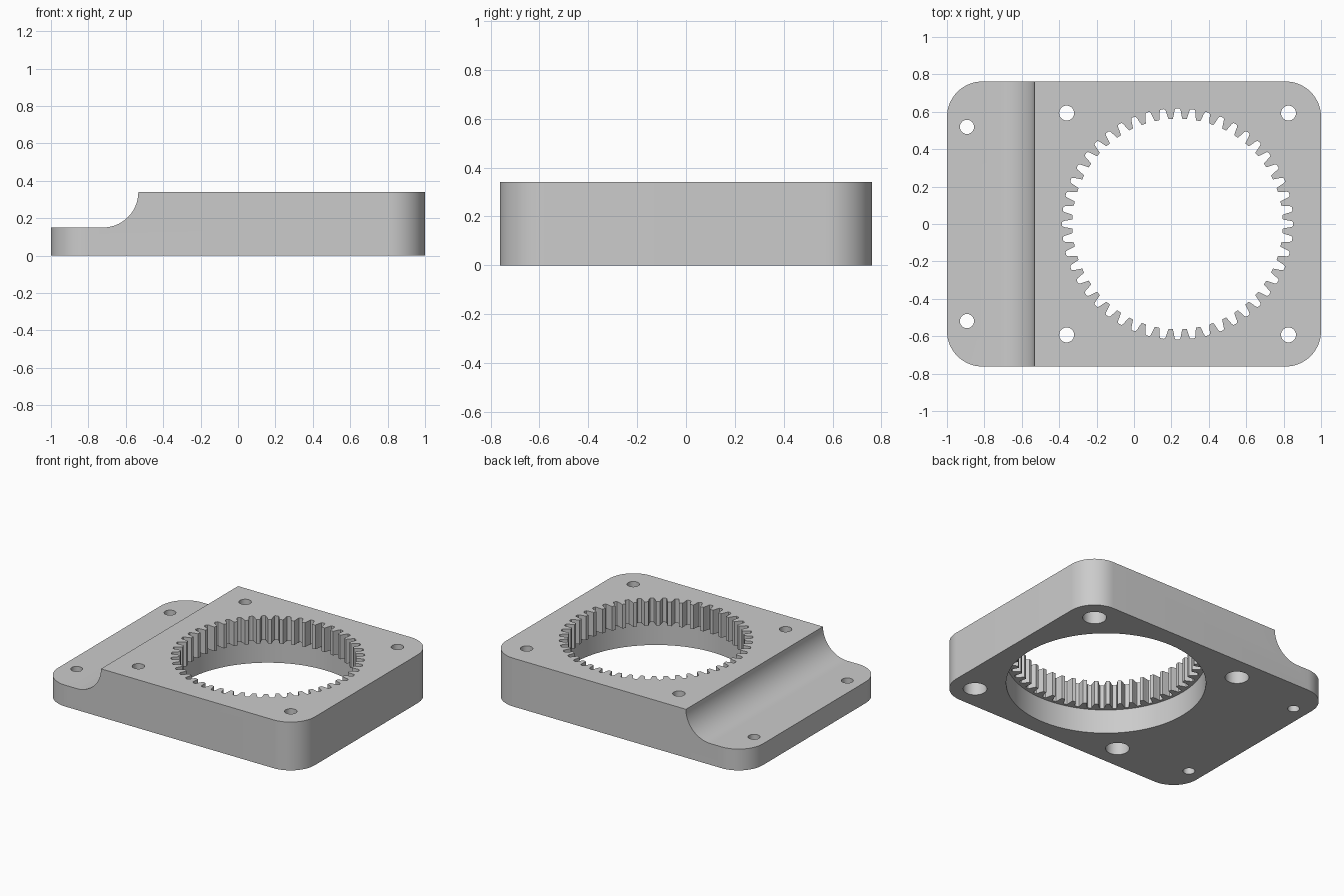
import bpy, bmesh, math
from mathutils import Vector

if "Cube" in bpy.data.objects:
    bpy.data.objects.remove(bpy.data.objects["Cube"])

HEIGHT = 0.34
GEAR_X = 0.233


def prism(name, outline, start, depth):
    """Extrude a closed 3D outline along the vector depth, from offset start."""
    bm = bmesh.new()
    verts = [bm.verts.new(Vector(p) + Vector(start)) for p in outline]
    face = bm.faces.new(verts)
    ext = bmesh.ops.extrude_face_region(bm, geom=[face])
    moved = [g for g in ext["geom"] if isinstance(g, bmesh.types.BMVert)]
    bmesh.ops.translate(bm, verts=moved, vec=Vector(depth))
    bmesh.ops.recalc_face_normals(bm, faces=bm.faces)
    mesh = bpy.data.meshes.new(name)
    bm.to_mesh(mesh)
    bm.free()
    obj = bpy.data.objects.new(name, mesh)
    bpy.context.collection.objects.link(obj)
    return obj


def arc(cx, cy, r, a0, a1, n):
    """Points on an arc, angles in degrees."""
    out = []
    for i in range(n + 1):
        a = math.radians(a0 + (a1 - a0) * i / n)
        out.append((cx + r * math.cos(a), cy + r * math.sin(a)))
    return out


def flat(points):
    return [(x, y, 0) for x, y in points]


def cut(target, cutter):
    """Subtract the cutter from the target and remove it."""
    mod = target.modifiers.new("cut", 'BOOLEAN')
    mod.operation = 'DIFFERENCE'
    mod.solver = 'EXACT'
    mod.object = cutter
    bpy.context.view_layer.objects.active = target
    bpy.ops.object.modifier_apply(modifier=mod.name)
    bpy.data.objects.remove(cutter)


def cylinder_cut(target, x, y, r, z0, z1, n=32):
    circle = flat(arc(x, y, r, 0, 360, n)[:-1])
    cut(target, prism("hole_cutter", circle, (0, 0, z0), (0, 0, z1 - z0)))


# Rounded plate
R, HX, HY = 0.19, 1.0, 0.762
outline = []
for i, (sx, sy) in enumerate([(1, 1), (-1, 1), (-1, -1), (1, -1)]):
    outline += arc(sx * (HX - R), sy * (HY - R), R, 90 * i, 90 * i + 90, 16)
plate = prism("gear_plate", flat(outline), (0, 0, 0), (0, 0, HEIGHT))

# Lowered flange with a concave step
step = arc(-0.723, HEIGHT, 0.19, 0, -90, 20)
step += [(-1.2, HEIGHT - 0.19), (-1.2, 0.6), (-0.533, 0.6)]
cut(plate, prism("step_cutter", [(x, 0, z) for x, z in step], (0, -1, 0), (0, 2, 0)))

# Internal ring gear: each gap is narrow at the root and wide at the tips
TEETH = 48
gap = [(0.563, -0.34), (0.577, -0.29), (0.592, -0.245), (0.607, -0.205), (0.615, -0.16),
       (0.618, -0.09)]
gap += [(r, -f) for r, f in reversed(gap)]
gear = []
for t in range(TEETH):
    for r, f in gap:
        a = (t + f) * math.tau / TEETH
        gear.append((GEAR_X + r * math.cos(a), r * math.sin(a)))
cut(plate, prism("gear_cutter", flat(gear), (0, 0, -0.1), (0, 0, 0.6)))

# Smooth bore below the teeth
cylinder_cut(plate, GEAR_X, 0, 0.637, -0.1, 0.17, 96)

# Screw holes: counterbored from below around the gear, plain in the flange
for sy in (-1, 1):
    for sx in (-1, 1):
        x, y = GEAR_X + sx * 0.593, sy * 0.593
        cylinder_cut(plate, x, y, 0.04, -0.1, 0.5)
        cylinder_cut(plate, x, y, 0.076, -0.1, 0.17)
    cylinder_cut(plate, -0.893, sy * 0.519, 0.038, -0.1, 0.5)

# Colour and shading
grey = bpy.data.materials.new("light_grey")
grey.diffuse_color = (0.6, 0.6, 0.6, 1)
grey.use_nodes = True
grey.node_tree.nodes["Principled BSDF"].inputs["Base Color"].default_value = grey.diffuse_color
plate.data.materials.clear()
plate.data.materials.append(grey)
for p in plate.data.polygons:
    p.material_index = 0
bpy.ops.object.select_all(action='DESELECT')
plate.select_set(True)
bpy.context.view_layer.objects.active = plate
bpy.ops.object.shade_smooth_by_angle(angle=math.radians(30))
